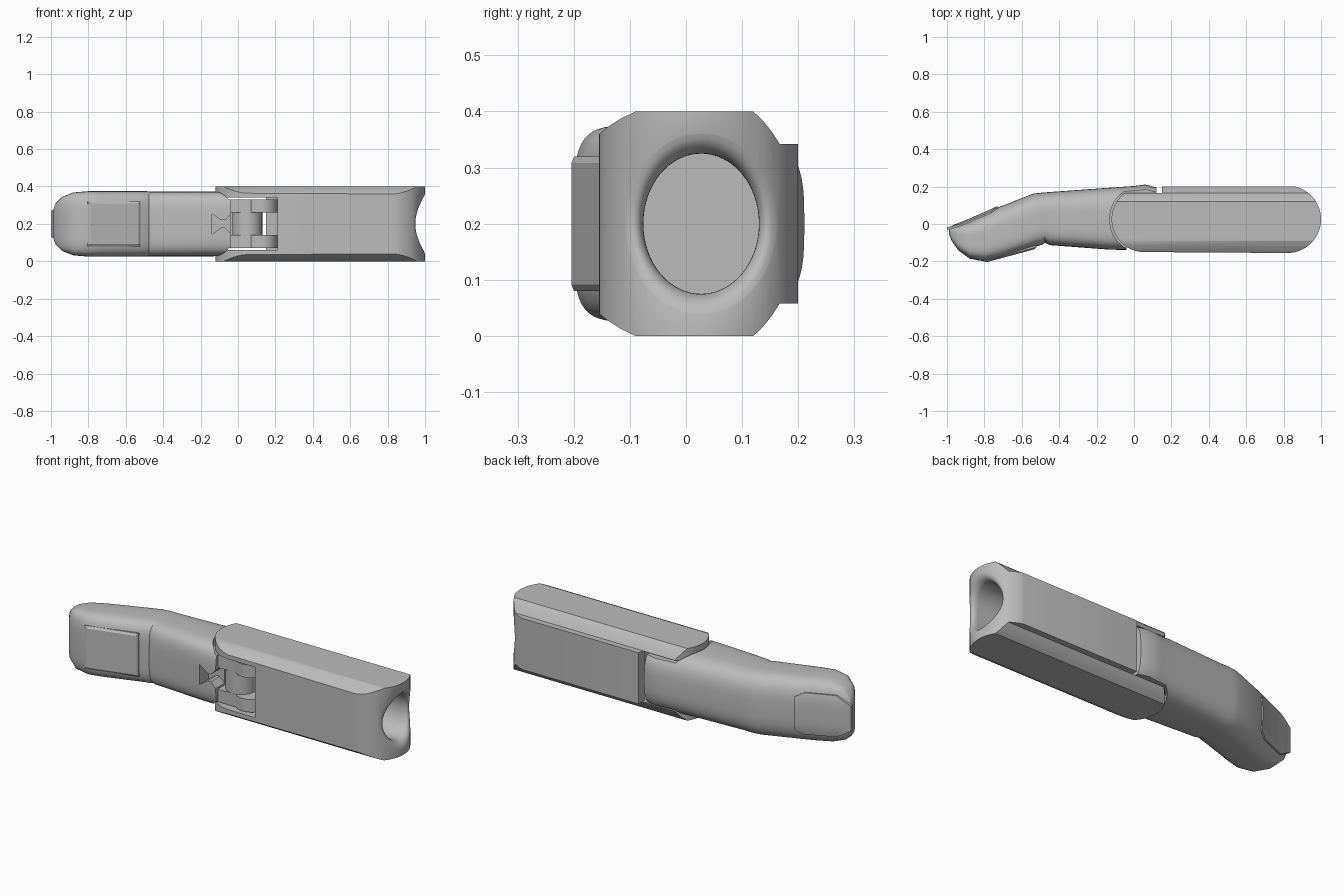
import bpy, bmesh, math
from mathutils import Vector

cube = bpy.data.objects.get("Cube")
if cube:
    bpy.data.objects.remove(cube)

grey = bpy.data.materials.new("plain grey")
grey.use_nodes = True
tone = (0.5, 0.5, 0.5, 1)
grey.diffuse_color = tone
grey.node_tree.nodes["Principled BSDF"].inputs["Base Color"].default_value = tone

MID = 0.2               # mid height of everything
PIVOT = (0.055, 0.025)  # knuckle axis
END = 0.82              # centre of the sleeve's open round end
R = 0.175


def finish(bm, name):
    bmesh.ops.recalc_face_normals(bm, faces=bm.faces)
    me = bpy.data.meshes.new(name)
    bm.to_mesh(me)
    bm.free()
    me.materials.append(grey)
    ob = bpy.data.objects.new(name, me)
    bpy.context.collection.objects.link(ob)
    return ob


def loft(rings, name):
    bm = bmesh.new()
    loops = [[bm.verts.new(p) for p in ring] for ring in rings]
    n = len(loops[0])
    for a, b in zip(loops, loops[1:]):
        for i in range(n):
            bm.faces.new((a[i], a[(i + 1) % n], b[(i + 1) % n], b[i]))
    bm.faces.new(loops[0])
    bm.faces.new(loops[-1][::-1])
    return finish(bm, name)


def prism(outline, z0, z1, name):
    return loft([[(x, y, z) for x, y in outline] for z in (z0, z1)], name)


def box(x0, x1, y0, y1, z0, z1, name):
    return prism([(x0, y0), (x1, y0), (x1, y1), (x0, y1)], z0, z1, name)


def arc(cx, cy, r, a0, a1, n):
    return [(cx + r * math.cos(math.radians(a0 + (a1 - a0) * i / n)),
             cy + r * math.sin(math.radians(a0 + (a1 - a0) * i / n))) for i in range(n + 1)]


def barrel(cx, cy, r, z0, z1, name):
    return prism(arc(cx, cy, r, 0, 352.5, 47), z0, z1, name)


def boolean(ob, cutter, op="DIFFERENCE"):
    mod = ob.modifiers.new("cut", "BOOLEAN")
    mod.operation, mod.solver, mod.object = op, "EXACT", cutter
    bpy.context.view_layer.objects.active = ob
    bpy.ops.object.modifier_apply(modifier=mod.name)
    bpy.data.objects.remove(cutter)


def smooth(ob, angle=30):
    bpy.ops.object.select_all(action="DESELECT")
    ob.select_set(True)
    bpy.context.view_layer.objects.active = ob
    bpy.ops.object.shade_smooth_by_angle(angle=math.radians(angle))


# Sleeve: faceted bar trimmed to a stadium outline
half = [(-0.155, 0.16), (-0.14, 0.172), (-0.117, 0.187), (-0.09, 0.2), (0.12, 0.2),
        (0.137, 0.184), (0.153, 0.164), (0.167, 0.142), (0.2, 0.142)]
section = [(y, MID + h) for y, h in half] + [(y, MID - h) for y, h in reversed(half)]
sleeve = loft([[(x, y, z) for y, z in section] for x in (-0.3, 1.2)], "sleeve")
stadium = arc(END, PIVOT[1], R + 0.005, -90, 90, 40) + arc(*PIVOT, R, 90, 270, 40)
boolean(sleeve, prism(stadium, -0.1, 0.5, "outline_cutter"), "INTERSECT")


# Finger socket with a rolled rim that follows the round end
def socket_ring(scale, offset, fixed=None):
    ring = []
    for i in range(64):
        a = math.tau * i / 64
        y = 0.027 + (0.066 + 0.037 * scale) * math.cos(a)
        z = MID + (0.083 + 0.042 * scale) * math.sin(a)
        x = END + math.sqrt(max(0, (R + 0.005) ** 2 - (y - PIVOT[1]) ** 2))
        ring.append((fixed or x + offset, y, z))
    return ring


rings = [socket_ring(1, 0, 0.27)]
for i in range(9):
    a = math.radians(i * 10)
    rings.append(socket_ring(2 - math.cos(a), -0.05 * (1 - math.sin(a))))
rings += [socket_ring(2, 0.002), socket_ring(2.1, 0.1)]
boolean(sleeve, loft(rings, "socket_cutter"))

# Fork slot, and the gap across the back
boolean(sleeve, box(-0.3, 0.15, -0.3, 0.3, 0.06, 0.34, "fork_cutter"))
boolean(sleeve, box(0.1, 0.21, -0.3, 0.15, 0.06, 0.34, "pocket_cutter"))
boolean(sleeve, box(-0.3, 0.15, 0.167, 0.3, -0.1, 0.5, "back_cutter"))
smooth(sleeve)

# Finger stations: x, front, back, half height
stations = [(-0.99, -0.05, -0.028, 0.07), (-0.975, -0.09, -0.018, 0.11),
            (-0.94, -0.14, -0.004, 0.145), (-0.88, -0.185, 0.02, 0.168),
            (-0.8, -0.2, 0.055, 0.175), (-0.73, -0.185, 0.087, 0.175),
            (-0.54, -0.125, 0.162, 0.175), (-0.49, -0.11, 0.168, 0.175),
            (-0.475, -0.1, 0.169, 0.173), (-0.45, -0.113, 0.171, 0.173),
            (-0.13, -0.137, 0.194, 0.173), (0, -0.14, 0.203, 0.173),
            (0.06, -0.14, 0.211, 0.173), (0.12, -0.14, 0.195, 0.173)]


def superpoint(a, p):
    c, s = math.cos(a), math.sin(a)
    return (math.copysign(abs(c) ** (2 / p), c), math.copysign(abs(s) ** (2 / p), s))


def finger_ring(x, front, back, h):
    mid, depth = (front + back) / 2, (back - front) / 2
    ring = []
    for i in range(64):
        a = math.tau * i / 64
        u, v = superpoint(a, 3.2 if math.sin(a) > 0 else 4.5)
        ring.append((x, mid + depth * v, MID + h * u))
    return ring


finger = loft([finger_ring(*s) for s in stations], "finger")

# Round shoulders beside the sleeve cheeks leave a central tongue
for z0, z1 in ((-0.1, 0.07), (0.33, 0.5)):
    boolean(finger, barrel(*PIVOT, 0.185, z0, z1, "shoulder_cutter"))
    boolean(finger, box(0, 0.3, -0.3, 0.3, z0, z1, "shoulder_cutter"))
boolean(finger, box(-0.04, 0.3, -0.3, 0.12, 0.05, 0.35, "hinge_cutter"))

# Bow-tie recess in front of the hinge, cut across the tongue
tie = [(-0.14, 0.055), (-0.09, 0.02), (-0.07, 0.02), (-0.02, 0.07)]
outline = [(x, MID + h) for x, h in tie] + [(x, MID - h) for x, h in reversed(tie)]
boolean(finger, loft([[(x, y, z) for x, z in outline] for y in (-0.3, -0.06)], "tie_cutter"))
smooth(finger)

# Hinge barrels
for name, z0 in (("lower_hinge_ring", 0.07), ("upper_hinge_ring", 0.26)):
    smooth(barrel(0.125, -0.055, 0.085, z0, z0 + 0.07, name))
    box(-0.06, 0.1, -0.12, 0.0, z0, z0 + 0.07, name + "_link")
smooth(barrel(0.05, -0.04, 0.08, 0.135, 0.265, "hinge_core"))
box(0.0, 0.12, 0.0, 0.16, 0.07, 0.33, "knuckle_block")

# Gripping pad on the fingertip front
run = Vector((0.26, 0.07, 0)).normalized()
out = Vector((run.y, -run.x, 0))
base = Vector((-0.805, -0.19, 0))
pad_rings = []
for lift, inset in ((-0.02, 0), (0.01, 0), (0.018, 0.012)):
    ring = []
    for s, z in ((0, -1), (1, -1), (1, 1), (0, 1)):
        p = base + run * (inset + s * (0.29 - 2 * inset)) + out * lift
        ring.append((p.x, p.y, MID + z * (0.12 - inset)))
    pad_rings.append(ring)
loft(pad_rings, "grip_pad")


# Fingernail: thin plate following the back of the fingertip
def back_y(x, dz):
    for a, b in zip(stations, stations[1:]):
        if a[0] <= x <= b[0]:
            t = (x - a[0]) / (b[0] - a[0])
            front, back, h = (a[k] + t * (b[k] - a[k]) for k in (1, 2, 3))
            lean = max(0, 1 - abs(dz / max(h, 0.15)) ** 3.2) ** (1 / 3.2)
            return (front + back) / 2 + (back - front) / 2 * lean
    return stations[0][2]


nail_rings = []
for i in range(15):
    x = -1 + 0.27 * i / 14
    w = 0.115 * min(1, 0.6 + 0.1 * i, 0.8 + 0.1 * (14 - i))
    zs = [w * (k / 8 - 1) for k in range(17)]
    top = [(x, back_y(x, z) + 0.009, MID + z) for z in zs]
    low = [(x, back_y(x, z) - 0.004, MID + z) for z in reversed(zs)]
    nail_rings.append(top + low)
smooth(loft(nail_rings, "fingernail"))
